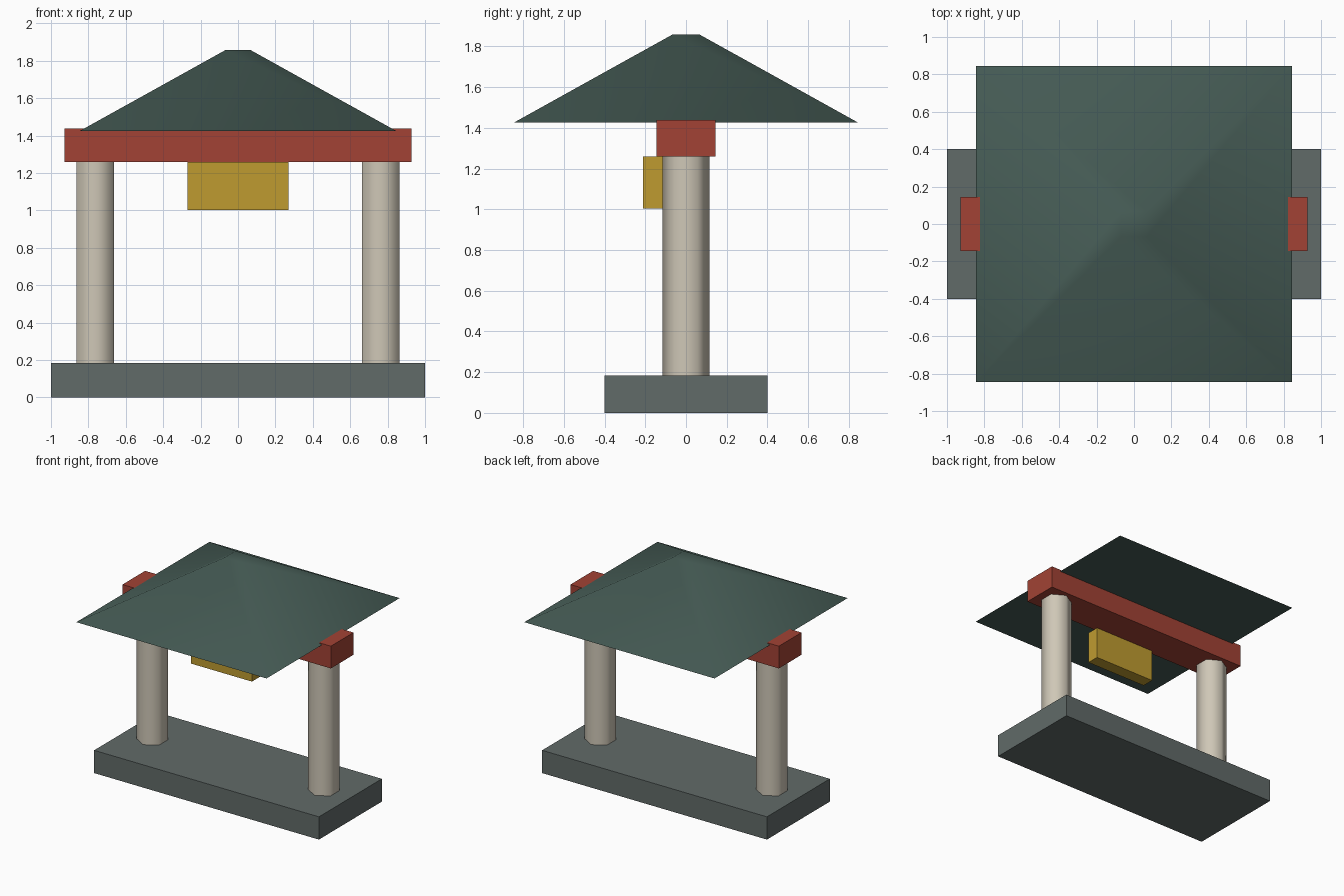
import bpy
from math import radians, sqrt

if "Cube" in bpy.data.objects:
    bpy.data.objects.remove(bpy.data.objects["Cube"])


def paint(obj, name, rgb):
    mat = bpy.data.materials.get(name) or bpy.data.materials.new(name)
    mat.diffuse_color = (*rgb, 1)
    mat.use_nodes = True
    mat.node_tree.nodes["Principled BSDF"].inputs["Base Color"].default_value = mat.diffuse_color
    obj.data.materials.append(mat)


def finish(obj, name, mat, rgb):
    obj.name = name
    paint(obj, mat, rgb)
    return obj


def box(name, lo, hi, mat, rgb):
    centre = [(a + b) / 2 for a, b in zip(lo, hi)]
    bpy.ops.mesh.primitive_cube_add(size=1, location=centre)
    obj = bpy.context.object
    obj.scale = [b - a for a, b in zip(lo, hi)]
    bpy.ops.object.transform_apply(location=False, rotation=False, scale=True)
    return finish(obj, name, mat, rgb)


def smooth_cone(name, sides, r1, r2, x, z0, z1, turn, mat, rgb):
    bpy.ops.mesh.primitive_cone_add(vertices=sides, radius1=r1, radius2=r2, depth=z1 - z0,
                                    location=(x, 0, (z0 + z1) / 2), rotation=(0, 0, turn))
    bpy.ops.object.shade_smooth_by_angle(angle=radians(65))
    return finish(bpy.context.object, name, mat, rgb)


# Stone plinth
box("base", (-1, -0.4, 0), (1, 0.4, 0.183), "stone", (0.12, 0.145, 0.14))

# Six-sided posts, corners facing front and back
for side, x in (("left", -0.763), ("right", 0.763)):
    smooth_cone(side + "_post", 6, 0.115, 0.115, x, 0.183, 1.259, 0,
                "plaster", (0.62, 0.57, 0.47))

# Cross beam and hanging board in front
box("beam", (-0.927, -0.144, 1.259), (0.927, 0.144, 1.438), "red_paint", (0.36, 0.055, 0.035))
box("sign_board", (-0.271, -0.21, 1.003), (0.271, -0.11, 1.259), "ochre", (0.52, 0.33, 0.03))

# Truncated pyramid roof
smooth_cone("roof", 4, 0.846 * sqrt(2), 0.068 * sqrt(2), 0, 1.425, 1.857, radians(45),
            "roof_tile", (0.06, 0.105, 0.09))
